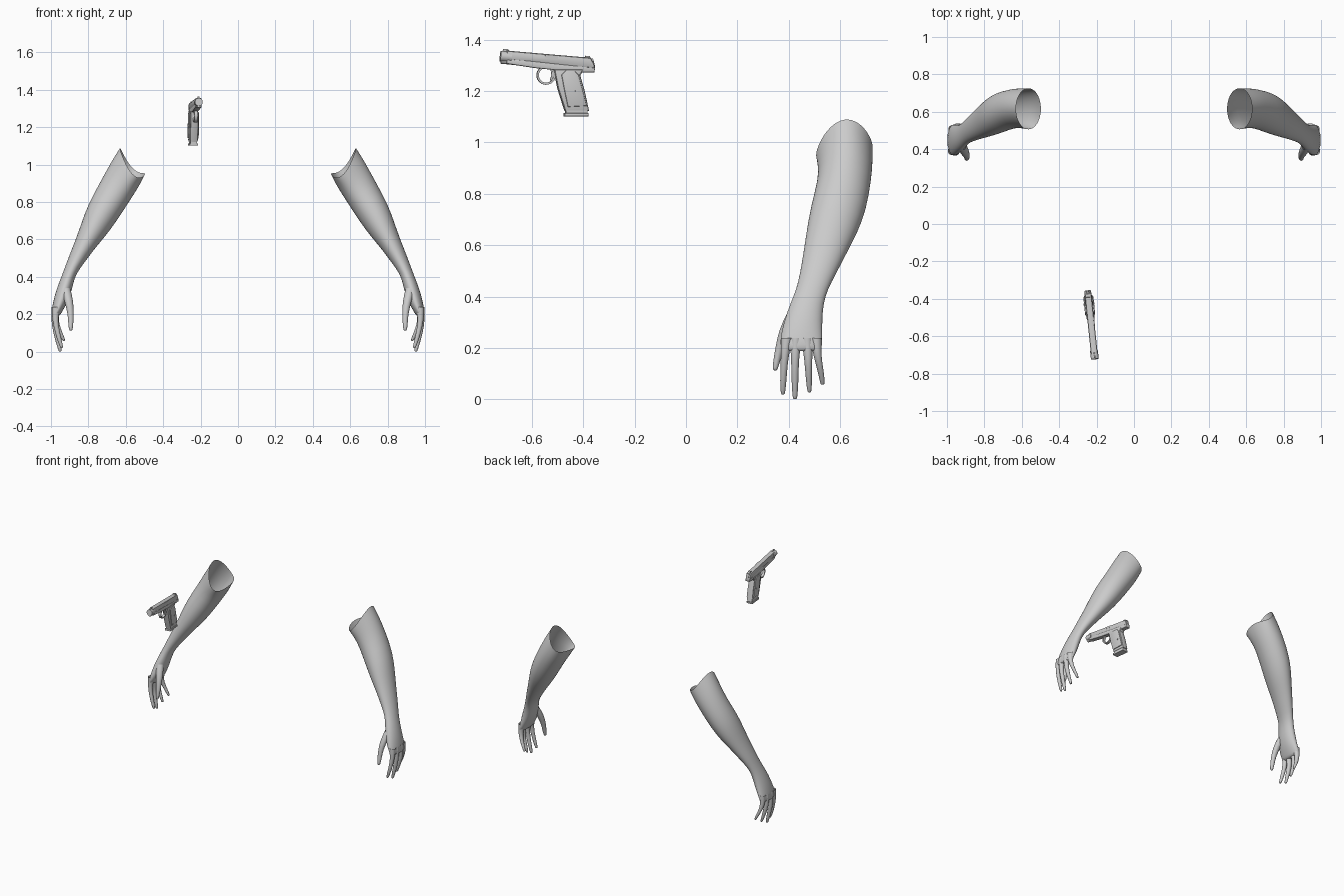
import bpy, bmesh, math
from mathutils import Matrix, Vector

if "Cube" in bpy.data.objects:
    bpy.data.objects.remove(bpy.data.objects["Cube"])

grey = bpy.data.materials.new("plain grey")
grey.diffuse_color = (0.6, 0.6, 0.6, 1)
grey.use_nodes = True
grey.node_tree.nodes["Principled BSDF"].inputs["Base Color"].default_value = grey.diffuse_color


def make_object(name, bm, angle=math.pi):
    bmesh.ops.recalc_face_normals(bm, faces=bm.faces)
    mesh = bpy.data.meshes.new(name)
    bm.to_mesh(mesh)
    bm.free()
    mesh.materials.append(grey)
    mesh.polygons.foreach_set("use_smooth", [True] * len(mesh.polygons))
    mesh.set_sharp_from_angle(angle=angle)
    ob = bpy.data.objects.new(name, mesh)
    bpy.context.collection.objects.link(ob)
    return ob


def loft(name, rows, seg):
    """Tilted oval rings: inner x, inner z, outer x, outer z, y min, y max, saddle dip."""
    bm = bmesh.new()
    rings = []
    for xi, zi, xo, zo, y0, y1, dip in rows:
        ring = []
        for i in range(seg):
            c, s = math.cos(math.tau * i / seg), math.sin(math.tau * i / seg)
            ring.append(bm.verts.new(((xi + xo) / 2 + (xo - xi) / 2 * c,
                                      (y0 + y1) / 2 + (y1 - y0) / 2 * s,
                                      (zi + zo) / 2 + (zo - zi) / 2 * c - dip * s * s + dip * 0.3 * s)))
        rings.append(ring)
    for a, b in zip(rings, rings[1:]):
        for i in range(seg):
            j = (i + 1) % seg
            bm.faces.new((a[i], a[j], b[j], b[i]))
    # Close the lower end only
    tip = bm.verts.new(sum((v.co for v in rings[-1]), Vector()) / seg)
    for i in range(seg):
        bm.faces.new((rings[-1][i], rings[-1][(i + 1) % seg], tip))
    ob = make_object(name, bm)
    # Keep the open top open and mirror to the other side
    sub = ob.modifiers.new("smooth", 'SUBSURF')
    sub.levels = sub.render_levels = 1
    ob.modifiers.new("other_side", 'MIRROR')
    return ob


def finger(name, path):
    rows = [(x - r, z, x + r, z, y - r, y + r, 0) for x, y, z, r in path]
    x, y, z, r = path[-1]
    r *= 0.6
    rows.append((x - r, z - r, x + r, z - r, y - r, y + r, 0))
    loft(name, rows, 12)


# Arms from the open top down to the knuckles
loft("arms", [
    (.497, .95, .632, 1.09, .505, .727, .055),
    (.528, .885, .682, 1.01, .513, .727, .03),
    (.57, .82, .735, .91, .513, .722, .01),
    (.65, .695, .802, .79, .483, .703, 0),
    (.71, .615, .838, .685, .468, .667, 0),
    (.765, .552, .868, .60, .457, .628, 0),
    (.822, .475, .908, .50, .443, .583, 0),
    (.863, .42, .933, .43, .428, .55, 0),
    (.88, .37, .955, .375, .405, .535, 0),
    (.893, .31, .978, .31, .383, .53, 0),
    (.918, .25, .992, .25, .368, .531, 0),
    (.94, .215, .999, .21, .366, .531, 0),
    (.953, .19, .996, .187, .372, .526, 0),
], 24)

# Fingers
finger("thumb", [(.922, .42, .34, .026), (.904, .385, .27, .025), (.895, .366, .21, .017),
                 (.894, .355, .16, .015), (.894, .347, .12, .011)])
finger("index_finger", [(.972, .392, .24, .024), (.977, .386, .19, .018), (.974, .382, .14, .014),
                        (.957, .378, .07, .013), (.943, .377, .025, .009)])
finger("middle_finger", [(.974, .428, .24, .024), (.98, .425, .19, .019), (.981, .424, .14, .015),
                         (.967, .424, .07, .014), (.951, .424, .007, .01)])
finger("ring_finger", [(.974, .47, .24, .024), (.98, .474, .19, .019), (.98, .476, .14, .015),
                       (.964, .478, .085, .013), (.946, .48, .033, .009)])
finger("little_finger", [(.97, .505, .24, .024), (.976, .509, .19, .018), (.971, .515, .15, .014),
                         (.95, .526, .1, .012), (.932, .531, .063, .009)])

# Pistol: side profiles (y, z) extruded across x, then turned slightly
PIVOT = Vector((-.24, -.43, 0))
TURN = Matrix.Translation(PIVOT) @ Matrix.Rotation(math.radians(6), 4, 'Z')


def plate(name, profile, width, bevel=.004, x=0):
    bm = bmesh.new()
    face = bm.faces.new([bm.verts.new((x - width / 2, y - PIVOT.y, z)) for y, z in profile])
    out = bmesh.ops.extrude_face_region(bm, geom=[face])
    bmesh.ops.translate(bm, vec=(width, 0, 0),
                        verts=[v for v in out["geom"] if isinstance(v, bmesh.types.BMVert)])
    bmesh.ops.recalc_face_normals(bm, faces=bm.faces)
    if bevel:
        edges = [e for e in bm.edges if abs(e.verts[0].co.x - e.verts[1].co.x) < 1e-6]
        bmesh.ops.bevel(bm, geom=edges, offset=bevel, segments=2, profile=.5, affect='EDGES')
    bm.transform(TURN)
    return make_object(name, bm, math.radians(40))


def rod(name, y0, z0, y1, z1, r):
    a, b = Vector((0, y0 - PIVOT.y, z0)), Vector((0, y1 - PIVOT.y, z1))
    bm = bmesh.new()
    bmesh.ops.create_cone(bm, cap_ends=True, segments=20, radius1=r, radius2=r, depth=(b - a).length)
    bm.transform(TURN @ Matrix.Translation((a + b) / 2) @ (b - a).to_track_quat('Z', 'Y').to_matrix().to_4x4())
    return make_object(name, bm, math.radians(40))


plate("slide", [(-.70, 1.357), (-.372, 1.329), (-.358, 1.305), (-.355, 1.288), (-.43, 1.293),
                (-.60, 1.312), (-.70, 1.322)], .036, .009)
plate("frame", [(-.70, 1.325), (-.70, 1.306), (-.588, 1.289), (-.515, 1.282), (-.505, 1.25), (-.42, 1.25),
                (-.405, 1.272), (-.358, 1.272), (-.354, 1.29), (-.43, 1.298), (-.60, 1.316)], .034, .004)
rod("muzzle", -.724, 1.335, -.68, 1.331, .021)
rod("recoil_spring_tube", -.722, 1.318, -.66, 1.312, .012)
plate("front_sight", [(-.715, 1.354), (-.712, 1.364), (-.695, 1.363), (-.685, 1.353)], .008, 0)
plate("rear_sight", [(-.395, 1.328), (-.39, 1.337), (-.375, 1.336), (-.37, 1.326)], .018, 0)
plate("ejection_port", [(-.55, 1.34), (-.50, 1.336), (-.50, 1.322), (-.55, 1.326)], .006, 0, .0165)
plate("hammer", [(-.378, 1.325), (-.362, 1.327), (-.355, 1.30), (-.354, 1.285), (-.372, 1.285)], .016, .002)

# Grip with raised side panels and magazine base
plate("grip", [(-.515, 1.285), (-.50, 1.21), (-.472, 1.122), (-.378, 1.122), (-.395, 1.20),
               (-.413, 1.262), (-.40, 1.285)], .044, .009)
for side in (-1, 1):
    plate("grip_panel", [(-.487, 1.262), (-.47, 1.28), (-.437, 1.28), (-.42, 1.262), (-.388, 1.142),
                         (-.462, 1.138), (-.475, 1.20)], .012, .004, side * .021)
    plate("grip_screw", [(-.428 + .006 * math.cos(t * math.tau / 10), 1.20 + .006 * math.sin(t * math.tau / 10))
                         for t in range(10)], .004, 0, side * .0275)
plate("magazine_base", [(-.475, 1.114), (-.475, 1.101), (-.382, 1.101), (-.38, 1.114)], .046, .004)
plate("magazine", [(-.468, 1.126), (-.468, 1.108), (-.384, 1.108), (-.384, 1.126)], .036, 0)

# Trigger guard hoop and trigger
bm = bmesh.new()
n = 28
rings = []
for i in range(n):
    a = math.tau * i / n
    rings.append([bm.verts.new((x, -.545 - PIVOT.y + r * math.cos(a), 1.261 + r * math.sin(a)))
                  for x, r in ((-.009, .029), (.009, .029), (.009, .037), (-.009, .037))])
for i in range(n):
    p, q = rings[i], rings[(i + 1) % n]
    for k in range(4):
        bm.faces.new((p[k], p[(k + 1) % 4], q[(k + 1) % 4], q[k]))
bm.transform(TURN)
make_object("trigger_guard", bm, math.radians(40))
plate("trigger", [(-.528, 1.288), (-.512, 1.288), (-.514, 1.262), (-.522, 1.24), (-.53, 1.242), (-.524, 1.262)],
      .010, .002)
